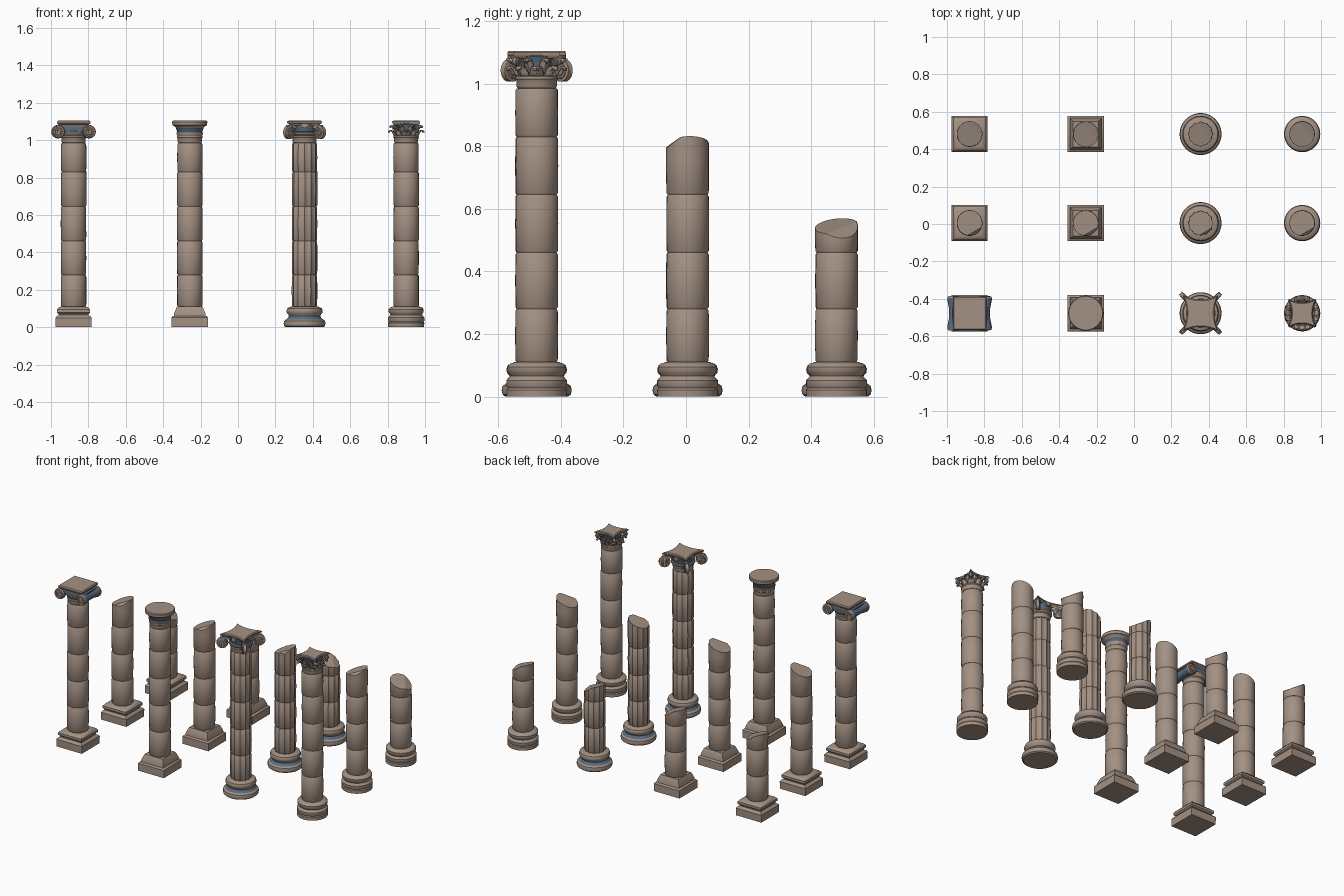
import bpy, bmesh, math, random
from math import sin, cos, pi, sqrt
from mathutils import Matrix, Vector

random.seed(4)
if "Cube" in bpy.data.objects:
    bpy.data.objects.remove(bpy.data.objects["Cube"])


def material(name, rgb):
    m = bpy.data.materials.new(name)
    m.use_nodes = True
    m.diffuse_color = (*rgb, 1)
    m.node_tree.nodes["Principled BSDF"].inputs["Base Color"].default_value = (*rgb, 1)
    return m


STONE = material("warm stone", (0.37, 0.285, 0.23))
BLUE = material("slate blue paint", (0.10, 0.15, 0.22))


# Unit outlines seen from above
def circle(n=48):
    return [(cos(2 * pi * i / n), sin(2 * pi * i / n)) for i in range(n)]


def fluted(flutes=12, steps=8):
    n = flutes * steps
    out = []
    for i in range(n):
        r = 1 - 0.08 * abs(sin(pi * i / steps))
        out.append((r * cos(2 * pi * i / n), r * sin(2 * pi * i / n)))
    return out


def square(dip=0.0, steps=1):
    out = []
    for k in range(4):
        for i in range(steps):
            x = -1 + 2 * i / steps
            y = -1 + dip * (1 - x * x)
            c, s = [(1, 0), (0, 1), (-1, 0), (0, -1)][k]
            out.append((x * c - y * s, x * s + y * c))
    return out


def finish(name, bm, matrix, mats):
    bmesh.ops.recalc_face_normals(bm, faces=bm.faces[:])
    me = bpy.data.meshes.new(name)
    bm.to_mesh(me)
    bm.free()
    ob = bpy.data.objects.new(name, me)
    ob.matrix_world = matrix
    for m in mats:
        me.materials.append(m)
    bpy.context.collection.objects.link(ob)
    return ob


def stack(name, outline, rings, matrix, mat=STONE, blue=None, cuts=()):
    """Loft one outline through (radius, height) rings; blue paints a height band."""
    bm = bmesh.new()
    loops = [[bm.verts.new((x * r, y * r, z)) for x, y in outline] for r, z in rings]
    n = len(outline)
    for a, b in zip(loops, loops[1:]):
        for i in range(n):
            j = (i + 1) % n
            bm.faces.new((a[i], a[j], b[j], b[i]))
    bm.faces.new(loops[0])
    bm.faces.new(loops[-1])
    for f in bm.faces:
        if blue and blue[0] < f.calc_center_median().z < blue[1]:
            f.material_index = 1
    for point, normal in cuts:
        res = bmesh.ops.bisect_plane(bm, geom=bm.verts[:] + bm.edges[:] + bm.faces[:],
                                     plane_co=point, plane_no=normal, clear_outer=True)
        edges = [e for e in res["geom_cut"] if isinstance(e, bmesh.types.BMEdge)]
        bmesh.ops.holes_fill(bm, edges=edges)
    return finish(name, bm, matrix, [mat, BLUE])


def box(name, size, matrix, mat=STONE):
    bm = bmesh.new()
    bmesh.ops.create_cube(bm, size=1)
    bmesh.ops.scale(bm, vec=size, verts=bm.verts[:])
    return finish(name, bm, matrix, [mat])


def spiral(name, radius, matrix):
    """Raised scroll line in the local xy plane."""
    cu = bpy.data.curves.new(name, "CURVE")
    cu.dimensions = "3D"
    cu.bevel_depth = 0.0025
    cu.bevel_resolution = 1
    sp = cu.splines.new("POLY")
    steps = 40
    sp.points.add(steps)
    for i, p in enumerate(sp.points):
        r = radius * (1 - 0.85 * i / steps)
        a = pi / 2 + 5 * pi * i / steps
        p.co = (r * cos(a), r * sin(a), 0, 1)
    cu.materials.append(STONE)
    ob = bpy.data.objects.new(name, cu)
    ob.matrix_world = matrix
    bpy.context.collection.objects.link(ob)


def scroll(name, radius, waist, half, matrix, blue=None):
    """Rolled volute along local z with a spiral on both ends."""
    rings = [(radius * 0.9, -half), (radius, -half * 0.9), (radius, -half * 0.8),
             (waist, -half * 0.3), (waist, half * 0.3),
             (radius, half * 0.8), (radius, half * 0.9), (radius * 0.9, half)]
    stack(name, circle(28), rings, matrix, blue=blue)
    for s in (-1, 1):
        spiral(name + "_spiral", radius * 0.85, matrix @ Matrix.Translation((0, 0, s * half)))


def leaf(name, matrix, width, path):
    """Curled leaf following (radius, height) points, narrowing to its tip."""
    bm = bmesh.new()
    rows = []
    for i, (r, z) in enumerate(path):
        w = width * (1 - 0.75 * (i / (len(path) - 1)) ** 2)
        rows.append([bm.verts.new((r + d, s * w, z)) for s, d in ((-1, -0.005), (0, 0.003), (1, -0.005))])
    for a, b in zip(rows, rows[1:]):
        for i in range(2):
            bm.faces.new((a[i], a[i + 1], b[i + 1], b[i]))
    ob = finish(name, bm, matrix, [STONE])
    ob.modifiers.new("thickness", "SOLIDIFY").thickness = 0.005


def turn(angle):
    return Matrix.Rotation(angle, 4, "Z")


def shift(x, y, z):
    return Matrix.Translation((x, y, z))


LAY = Matrix.Rotation(pi / 2, 4, "X")


# Capitals, one for each order
def scroll_capital(at):
    stack("echinus", circle(), [(.062, 1.02), (.076, 1.035), (.08, 1.045), (.07, 1.055)], at)
    box("scroll_band", (.19, .15, .032), at @ shift(0, 0, 1.062), BLUE)
    for s in (-1, 1):
        scroll("side_scroll", .036, .027, .09, at @ shift(s * .083, 0, 1.045) @ LAY, blue=(-.078, .078))
    stack("abacus", square(), [(.078, 1.072), (.08, 1.082), (.09, 1.09), (.09, 1.098), (.084, 1.104)], at)


def plain_capital(at):
    stack("echinus", circle(), [(.064, 1.02), (.07, 1.03), (.07, 1.04), (.066, 1.042), (.074, 1.066),
                                (.084, 1.076), (.093, 1.08), (.094, 1.098), (.09, 1.104)], at, blue=(1.041, 1.068))


def corner_scroll_capital(at):
    stack("bell", circle(), [(.064, 1.02), (.076, 1.032), (.076, 1.042), (.066, 1.046), (.076, 1.085)],
          at, blue=(1.044, 1.084))
    for k in range(4):
        m = at @ turn(pi / 4 + k * pi / 2)
        scroll("corner_scroll", .036, .034, .011, m @ shift(.117, 0, 1.042) @ LAY)
        box("scroll_arm", (.08, .018, .018), m @ shift(.09, 0, 1.071))
        box("face_boss", (.014, .03, .022), at @ turn(k * pi / 2) @ shift(.072, 0, 1.078))
    stack("abacus", square(.22, 8), [(.08, 1.078), (.084, 1.086), (.094, 1.092), (.094, 1.099), (.086, 1.104)], at)


def leafy_capital(at):
    stack("bell", circle(), [(.058, 1.02), (.056, 1.045), (.06, 1.07), (.066, 1.086)], at, mat=BLUE)
    low = [(.058, 1.022), (.064, 1.036), (.073, 1.05), (.085, 1.055), (.094, 1.049), (.094, 1.04)]
    high = [(.058, 1.035), (.062, 1.055), (.072, 1.073), (.088, 1.08), (.096, 1.073), (.091, 1.065)]
    for k in range(8):
        leaf("lower_leaf", at @ turn(k * pi / 4), .021, low)
        leaf("upper_leaf", at @ turn((k + .5) * pi / 4), .015, high)
    for k in range(4):
        scroll("corner_curl", .014, .013, .007, at @ turn(pi / 4 + k * pi / 2) @ shift(.088, 0, 1.07) @ LAY)
    stack("abacus", square(.25, 8), [(.064, 1.08), (.07, 1.086), (.075, 1.091), (.075, 1.099), (.068, 1.104)], at)


# Foot profiles as (radius, height)
SQUARE_FOOT = [(.096, 0), (.097, .05), (.092, .057), (.08, .064), (.08, .07), (.089, .078),
               (.089, .094), (.078, .106), (.066, .11)]
STEP_FOOT = [(.097, 0), (.097, .052), (.092, .058), (.085, .06), (.083, .075), (.073, .1), (.068, .11)]
WIDE_FOOT = [(.1, 0), (.109, .007), (.112, .02), (.109, .034), (.098, .042), (.088, .05), (.084, .06),
             (.087, .067), (.095, .076), (.097, .088), (.092, .101), (.072, .11)]
ROUND_FOOT = [(.096, 0), (.097, .022), (.093, .028), (.097, .034), (.097, .052), (.09, .06), (.084, .066),
              (.088, .073), (.094, .082), (.094, .095), (.086, .105), (.07, .11)]

JOINTS = [.11, .28, .46, .645, .83, .985]
ORDERS = [(-.879, square(), SQUARE_FOOT, circle(), None, scroll_capital),
          (-.258, square(), STEP_FOOT, circle(), None, plain_capital),
          (.356, circle(), WIDE_FOOT, fluted(), (.042, .06), corner_scroll_capital),
          (.899, circle(), ROUND_FOOT, circle(), None, leafy_capital)]


def drum(name, outline, low, high, at, cuts=()):
    r, e = .068, .006
    mid = (low + high) / 2
    rings = [(r - .005, low), (r - .001, low + e), (r, mid), (r - .001, high - e), (r - .005, high)]
    wobble = shift(random.uniform(-.001, .001), random.uniform(-.001, .001), 0)
    stack(name, outline, rings, at @ wobble, cuts=cuts)


for x, foot_shape, foot, shaft, painted, capital in ORDERS:
    # Rows: whole column, tall broken column, short broken column
    for y, whole in ((-.477, 5), (.005, 3), (.481, 2)):
        at = shift(x, y, 0)
        stack("foot", foot_shape, foot, at, blue=painted)
        for low, high in zip(JOINTS[:whole], JOINTS[1:]):
            drum("shaft_drum", shaft, low, high, at)
        if whole == 5:
            stack("neck", circle(), [(.06, .985), (.064, .99), (.065, 1.01), (.068, 1.014),
                                     (.067, 1.022), (.062, 1.026)], at)
            capital(at)
        elif whole == 3:
            cuts = [(Vector((0, 0, .805)), Vector((-.4, -.05, 1))),
                    (Vector((0, -.04, .82)), Vector((.1, -.9, 1)))]
            drum("broken_drum", shaft, .645, .86, at, cuts)
        else:
            cuts = [(Vector((0, 0, .545)), Vector((.35, -.1, 1))),
                    (Vector((.03, 0, .535)), Vector((.7, .2, 1)))]
            drum("broken_drum", shaft, .46, .62, at, cuts)

bpy.ops.object.select_all(action="DESELECT")
for ob in bpy.context.scene.objects:
    if ob.type == "MESH":
        ob.select_set(True)
        bpy.context.view_layer.objects.active = ob
bpy.ops.object.shade_smooth_by_angle(angle=math.radians(35))
